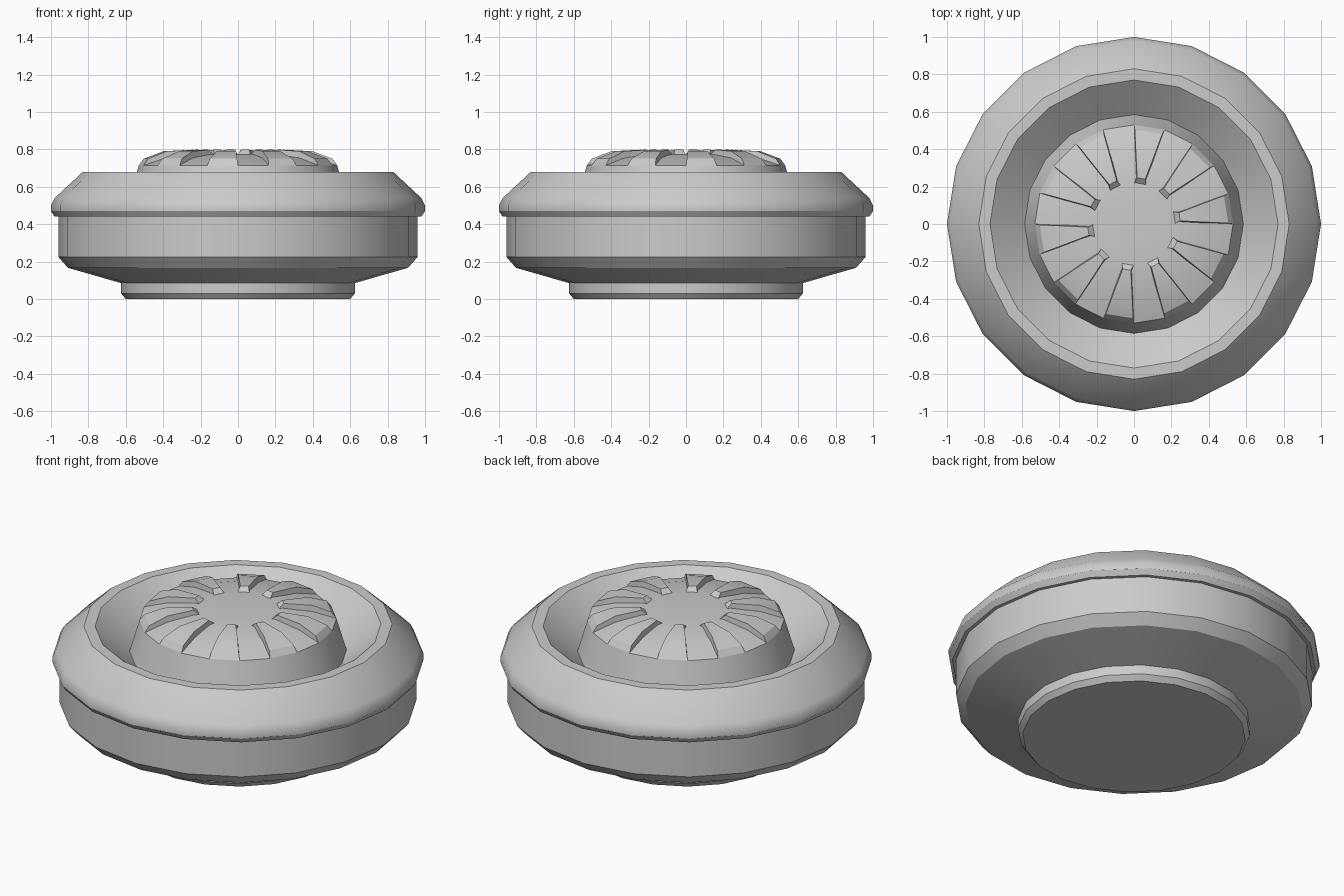
import bpy, bmesh, math
from mathutils import Matrix

cube = bpy.data.objects.get("Cube")
if cube:
    bpy.data.objects.remove(cube, do_unlink=True)

SIDES = 20
STEP = math.tau / SIDES

grey = bpy.data.materials.new("plain_grey")
grey.use_nodes = True
grey.diffuse_color = (0.6, 0.6, 0.6, 1)
grey.node_tree.nodes["Principled BSDF"].inputs["Base Color"].default_value = (0.6, 0.6, 0.6, 1)


def finish(name, bm, angle):
    bmesh.ops.recalc_face_normals(bm, faces=bm.faces)
    mesh = bpy.data.meshes.new(name)
    bm.to_mesh(mesh)
    bm.free()
    mesh.materials.append(grey)
    obj = bpy.data.objects.new(name, mesh)
    bpy.context.collection.objects.link(obj)
    bpy.ops.object.select_all(action='DESELECT')
    obj.select_set(True)
    bpy.context.view_layer.objects.active = obj
    bpy.ops.object.shade_smooth_by_angle(angle=math.radians(angle))


def lathe(name, profile):
    """Spin an (r, z) profile and cap both ends."""
    bm = bmesh.new()
    rings = [[bm.verts.new((r * math.cos(i * STEP), r * math.sin(i * STEP), z))
              for i in range(SIDES)] for r, z in profile]
    for a, b in zip(rings, rings[1:]):
        for i in range(SIDES):
            j = (i + 1) % SIDES
            bm.faces.new((a[i], a[j], b[j], b[i]))
    bm.faces.new(rings[0])
    bm.faces.new(rings[-1])
    finish(name, bm, 30)


# Body: foot, bowl, overhanging rim, inner trough and raised hub
lathe("body", [
    (0.60, 0.0), (0.625, 0.03), (0.625, 0.085), (0.91, 0.167), (0.96, 0.225),
    (0.96, 0.44), (0.98, 0.44), (1.0, 0.47), (1.0, 0.5), (0.98, 0.54),
    (0.83, 0.68), (0.77, 0.68), (0.585, 0.53),
    (0.54, 0.68), (0.53, 0.715), (0.40, 0.755), (0.22, 0.775)])

# Raised radial teeth on every second facet of the hub: (r, z, half width)
crest = [(0.215, 0.77, 0.034), (0.25, 0.798, 0.022), (0.40, 0.79, 0.053),
         (0.505, 0.75, 0.074), (0.53, 0.715, 0.083)]
half = STEP / 2
bm = bmesh.new()
for k in range(SIDES // 2):
    turn = Matrix.Rotation((2 * k + 0.5) * STEP, 4, 'Z')

    def vert(r, y, z):
        return bm.verts.new(turn @ Matrix.Translation((r * math.cos(half), y, z)).translation)

    rows = [[vert(r, -r * math.sin(half), 0.7), vert(r, -w, z),
             vert(r, w, z), vert(r, r * math.sin(half), 0.7)] for r, z, w in crest]
    for a, b in zip(rows, rows[1:]):
        for i in range(4):
            j = (i + 1) % 4
            bm.faces.new((a[i], a[j], b[j], b[i]))
    bm.faces.new(rows[0])
    bm.faces.new(rows[-1])
finish("hub_teeth", bm, 30)
